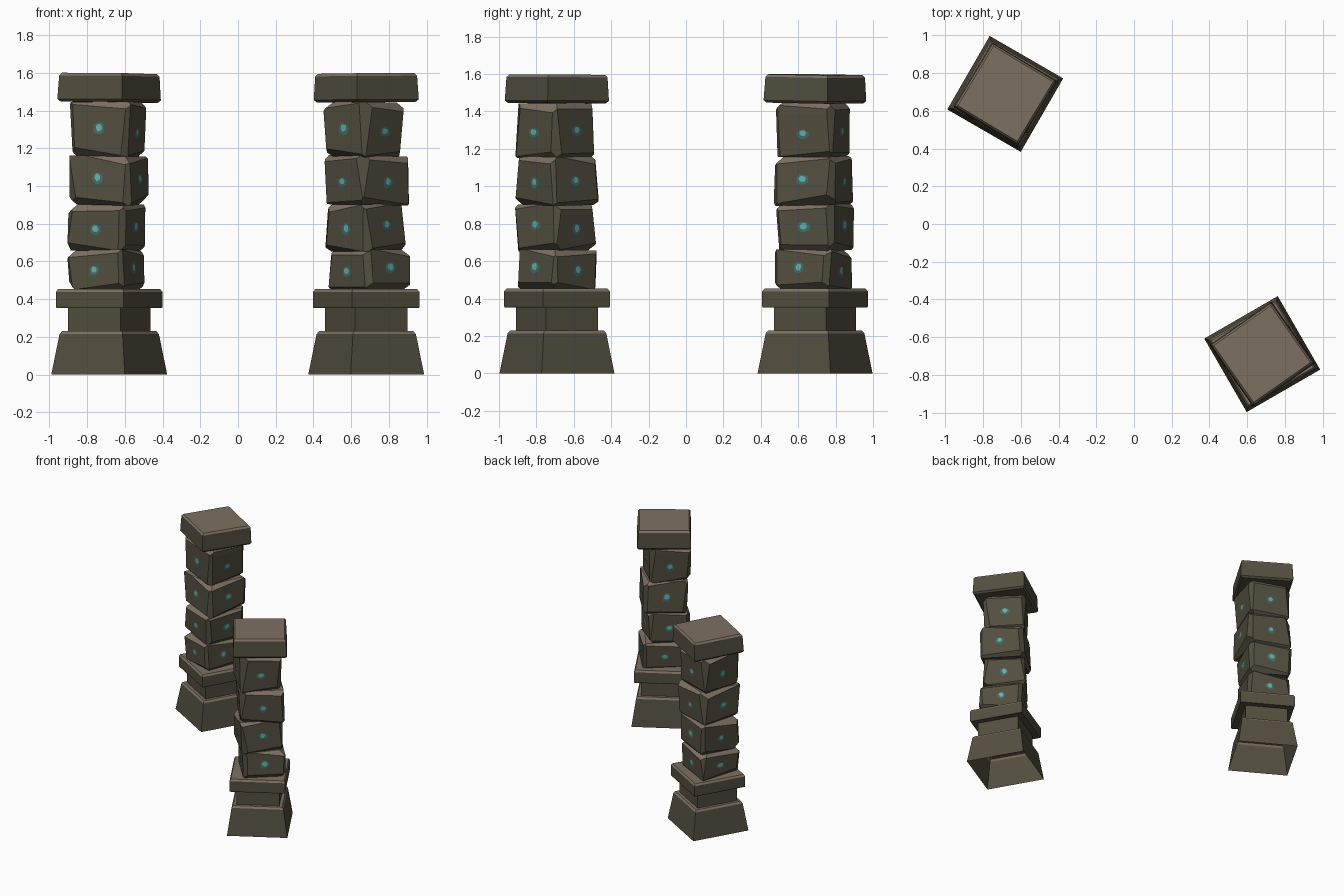
import bpy, bmesh, math, random
from mathutils import Vector, Matrix

if "Cube" in bpy.data.objects:
    bpy.data.objects.remove(bpy.data.objects["Cube"])

random.seed(7)


def mat(name, rgb):
    m = bpy.data.materials.new(name)
    m.diffuse_color = (*rgb, 1)
    m.use_nodes = True
    m.node_tree.nodes["Principled BSDF"].inputs["Base Color"].default_value = m.diffuse_color
    return m


OLIVE = mat("olive_stone", (0.085, 0.077, 0.050))
BROWN = mat("worn_brown_stone", (0.205, 0.162, 0.120))
DARK_TEAL = mat("dark_teal", (0.055, 0.150, 0.135))
TEAL = mat("bright_teal", (0.130, 0.430, 0.420))


def finish(bm, name, world, mats=(OLIVE, BROWN), worn=True):
    """Make the object; upward faces take the worn colour."""
    bm.normal_update()
    if worn:
        for f in bm.faces:
            f.material_index = 1 if f.normal.z > 0.4 else 0
    me = bpy.data.meshes.new(name)
    bm.to_mesh(me)
    bm.free()
    for m in mats:
        me.materials.append(m)
    ob = bpy.data.objects.new(name, me)
    ob.matrix_world = world
    bpy.context.collection.objects.link(ob)


def square_stack(name, rings, world, open_bottom=False):
    """Square tower part from (half width, z) rings."""
    bm = bmesh.new()
    loops = [[bm.verts.new((sx * h, sy * h, z))
              for sx, sy in ((-1, -1), (1, -1), (1, 1), (-1, 1))] for h, z in rings]
    for a, b in zip(loops, loops[1:]):
        for i in range(4):
            j = (i + 1) % 4
            bm.faces.new((a[i], a[j], b[j], b[i]))
    bm.faces.new(loops[-1])
    if not open_bottom:
        bm.faces.new(loops[0][::-1])
    finish(bm, name, world)


def chop(bm, co, no):
    """Cut off everything beyond a plane and close the hole."""
    r = bmesh.ops.bisect_plane(bm, geom=bm.verts[:] + bm.edges[:] + bm.faces[:],
                               plane_co=co, plane_no=no, clear_outer=True)
    edges = [e for e in r["geom_cut"] if isinstance(e, bmesh.types.BMEdge)]
    if len(edges) > 2:
        bmesh.ops.holes_fill(bm, edges=[e for e in bm.edges if e.is_boundary], sides=0)


def glow_spot(bm, centre, normal, rx, rz, lift, index):
    """Flat irregular plate on a block side."""
    up = Vector((0, 0, 1))
    side = up.cross(normal).normalized()
    up = normal.cross(side)
    vs = []
    for k in range(10):
        a = math.tau * k / 10
        r = random.uniform(0.85, 1.1)
        vs.append(bm.verts.new(centre + normal * lift + side * rx * r * math.cos(a)
                               + up * rz * r * math.sin(a)))
    bm.faces.new(vs).material_index = index


def rough_block(name, s, z0, z1, world):
    """Chipped stone block with a glowing spot on each side."""
    h, hz = s / 2, (z1 - z0) / 2
    bm = bmesh.new()
    bmesh.ops.create_cube(bm, size=2, matrix=Matrix.Diagonal((h * 1.04, h * 1.04, hz, 1)))
    # slightly leaning sides
    for k in range(4):
        a = k * math.pi / 2
        n = Vector((math.cos(a), math.sin(a), random.uniform(-0.07, 0.07))).normalized()
        chop(bm, n * h, n)
    # chipped edges
    dirs = [(x, y, z) for x in (-1, 0, 1) for y in (-1, 0, 1) for z in (-1, 0, 1)
            if abs(x) + abs(y) + abs(z) == 2]
    for d in dirs:
        d = Vector(d)
        co = Vector((d.x * h, d.y * h, d.z * hz))
        n = (d + Vector([random.uniform(-0.16, 0.16) for _ in range(3)])).normalized()
        chop(bm, co - d * random.uniform(0.008, 0.016), n)
    bmesh.ops.recalc_face_normals(bm, faces=bm.faces[:])
    bm.normal_update()
    sides = []
    for k in range(4):
        a = Vector((math.cos(k * math.pi / 2), math.sin(k * math.pi / 2), 0))
        f = max(bm.faces, key=lambda f: f.calc_area() * (f.normal.dot(a) > 0.95))
        sides.append((f.calc_center_median_weighted(), f.normal.copy()))
    finish(bm, name, world)
    spots = bmesh.new()
    for c, n in sides:
        rx, rz = random.uniform(0.028, 0.04), random.uniform(0.026, 0.036)
        glow_spot(spots, c, n, rx, rz, 0.002, 0)
        glow_spot(spots, c + Vector((0, 0, 0.004)), n, rx * 0.55, rz * 0.6, 0.004, 1)
    finish(spots, name + "_glow_spots", world, (DARK_TEAL, TEAL), worn=False)


def place(x, y, z, deg, tilt=(0, 0)):
    return (Matrix.Translation((x, y, z)) @ Matrix.Rotation(math.radians(tilt[0]), 4, 'X')
            @ Matrix.Rotation(math.radians(tilt[1]), 4, 'Y')
            @ Matrix.Rotation(math.radians(deg), 4, 'Z'))


# block rows: side, z bottom, z top, x, y, turn
LEVELS = [(0.45, 0.66), (0.655, 0.905), (0.9, 1.16), (1.155, 1.445)]
PILLARS = {
    "left": (-0.683, 0.69, -30, (-1, 1), -31, [
        (0.322, -0.697, 0.68, -24), (0.328, -0.695, 0.692, -22),
        (0.342, -0.683, 0.682, -19), (0.322, -0.687, 0.68, -18)]),
    "right": (0.68, -0.69, 30, (-0.5, -0.5), 35, [
        (0.318, 0.70, -0.69, 42), (0.312, 0.672, -0.70, 47),
        (0.33, 0.683, -0.687, 40), (0.312, 0.667, -0.703, 46)]),
}

for side, (x, y, turn, tilt, cap_turn, blocks) in PILLARS.items():
    w = place(x, y, 0, turn)
    # plinth, neck and ledge
    square_stack(side + "_plinth", [(0.225, 0), (0.193, 0.214), (0.183, 0.23)], w, True)
    square_stack(side + "_neck", [(0.16, 0.225), (0.16, 0.36)], w)
    square_stack(side + "_ledge", [(0.205, 0.352), (0.207, 0.36), (0.207, 0.438),
                                   (0.198, 0.453)], w)
    # stacked blocks
    for i, ((s, bx, by, bt), (z0, z1)) in enumerate(zip(blocks, LEVELS)):
        lean = (random.uniform(-1.5, 1.5), random.uniform(-1.5, 1.5))
        rough_block(f"{side}_block_{i + 1}", s, z0, z1,
                    place(bx, by, (z0 + z1) / 2, bt, lean))
    # cap slab
    square_stack(side + "_cap", [(0.188, -0.075), (0.2, -0.062), (0.194, 0.063),
                                 (0.184, 0.077)],
                 place(x, y, 1.52, cap_turn, (tilt[0] * 0.7, tilt[1] * 0.7)))
